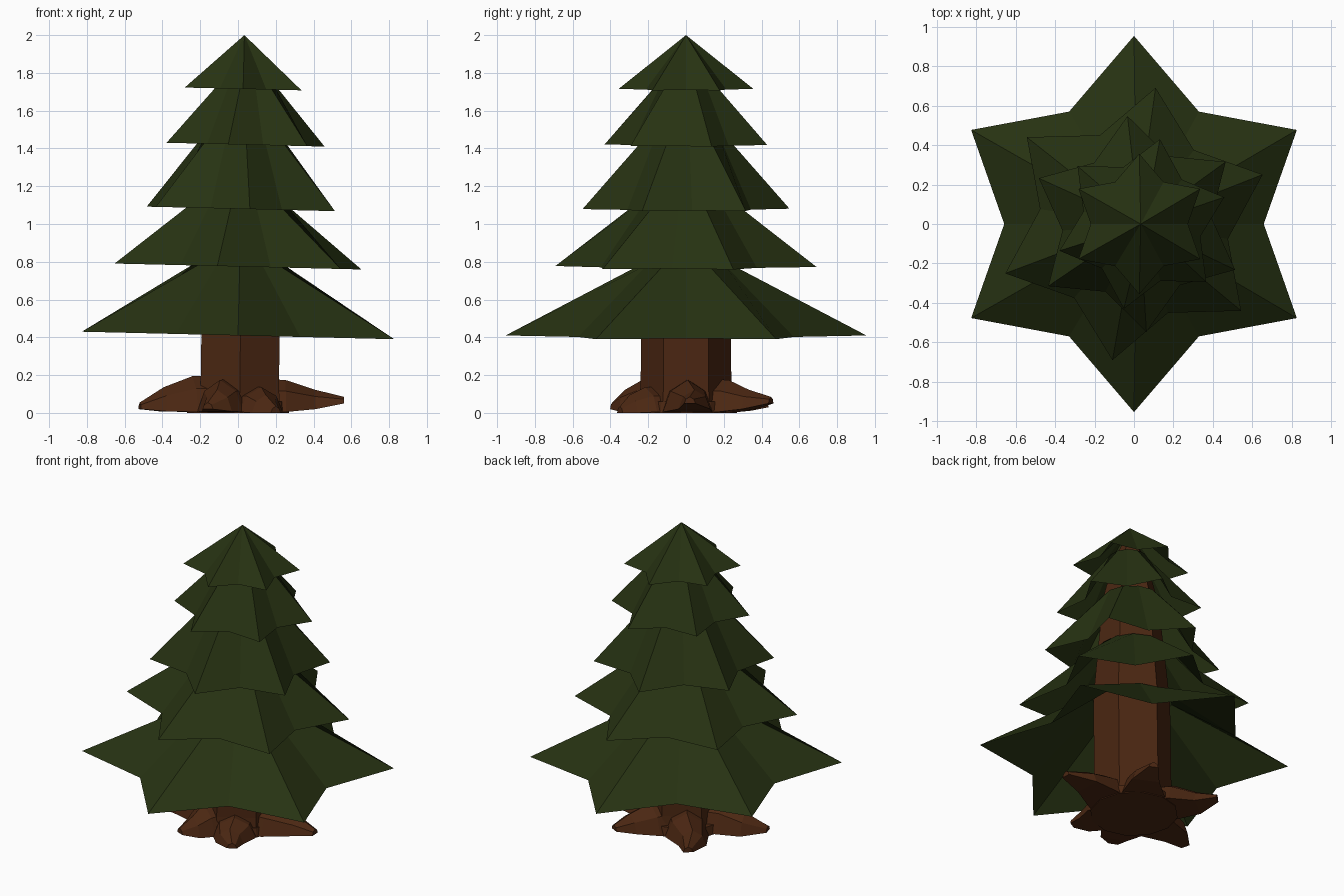
import bpy, bmesh, math
from mathutils import Matrix, Vector

if "Cube" in bpy.data.objects:
    bpy.data.objects.remove(bpy.data.objects["Cube"])


def material(name, rgb):
    m = bpy.data.materials.new(name)
    m.diffuse_color = (*rgb, 1)
    m.use_nodes = True
    m.node_tree.nodes["Principled BSDF"].inputs["Base Color"].default_value = m.diffuse_color
    return m


GREEN = material("pine green", (0.02, 0.032, 0.006))
BROWN = material("bark brown", (0.07, 0.02, 0.006))


def loft(name, rings, mat, caps=True):
    """Skin a list of equal-length vertex rings with flat faces."""
    bm = bmesh.new()
    rows = [[bm.verts.new(p) for p in ring] for ring in rings]
    n = len(rows[0])
    for a, b in zip(rows, rows[1:]):
        for i in range(n):
            j = (i + 1) % n
            bm.faces.new((a[i], a[j], b[j], b[i]))
    if caps:
        bm.faces.new(rows[0][::-1])
        bm.faces.new(rows[-1])
    bmesh.ops.remove_doubles(bm, verts=bm.verts, dist=0.0005)
    if caps:
        bmesh.ops.recalc_face_normals(bm, faces=bm.faces)
    me = bpy.data.meshes.new(name)
    bm.to_mesh(me)
    bm.free()
    me.materials.append(mat)
    ob = bpy.data.objects.new(name, me)
    bpy.context.collection.objects.link(ob)
    return ob


def ring(radii, z, turn):
    n = len(radii)
    return [Vector((r * math.cos(turn + math.tau * i / n),
                    r * math.sin(turn + math.tau * i / n), z))
            for i, r in enumerate(radii)]


# Branch tiers: six-pointed star skirts, slightly tilted to the right
# (centre x, rim z, tip radius, turn in degrees, top z, top radius)
TIERS = [
    (0.0, 0.41, 0.955, 0, 0.785, 0.24),
    (0.0, 0.775, 0.70, -9, 1.15, 0.21),
    (0.015, 1.08, 0.55, 5, 1.50, 0.18),
    (0.04, 1.42, 0.44, -12, 1.78, 0.12),
    (0.027, 1.715, 0.357, 0, 2.0, 0.0),
]
LEAN = 0.024
for k, (cx, z, r, turn, top, rt) in enumerate(TIERS):
    t = math.radians(30 + turn)
    rim = ring([r, r * 0.69] * 6, 0, t)
    crown = ring([rt] * 12, top - z, t)
    place = Matrix.Translation((cx, 0, z)) @ Matrix.Rotation(LEAN, 4, 'Y')
    loft(f"branch_tier_{k + 1}", [[place @ p for p in row] for row in (rim, crown)],
         GREEN, caps=False)

# Trunk: tapered hexagonal column that leans with the branches
TRUNK = [(0.005, 0.25), (0.12, 0.24), (0.80, 0.237), (1.15, 0.205),
         (1.5, 0.17), (1.78, 0.10), (1.88, 0.05)]
loft("trunk", [[p + Vector((0.008 + 0.012 * z, 0, 0)) for p in ring([r] * 6, z, math.radians(30))]
               for z, r in TRUNK], BROWN)

# Roots: angular tapering lofts spreading from the trunk
# (tip x, tip y, shoulder height, tip underside, sideways bend)
ROOTS = [
    (0.56, 0.02, 0.18, 0.05, 0.03),
    (0.22, 0.45, 0.18, 0.05, -0.02),
    (-0.31, 0.42, 0.17, 0.03, 0.03),
    (-0.52, -0.13, 0.20, 0.02, -0.03),
    (-0.16, -0.39, 0.18, 0.02, 0.02),
    (0.20, -0.35, 0.14, 0.0, -0.02),
]
for k, (x, y, h, lift, bend) in enumerate(ROOTS):
    length = math.hypot(x, y)
    out = Vector((x, y, 0)).normalized()
    side = Vector((-out.y, out.x, 0))
    mid = 0.26 + (length - 0.26) * 0.5
    stations = [  # distance, half width, underside, top, sideways shift
        (0.08, 0.15, 0.005, h, 0),
        (0.25, 0.13, 0.005, h * 0.97, 0),
        (mid, 0.085, lift * 0.4, h * 0.68, bend),
        (length, 0.03, lift, lift + 0.035, 0),
    ]
    rows = []
    for d, w, b, t, s in stations:
        profile = [(-w, b), (w, b), (w * 0.7, b + (t - b) * 0.65),
                   (0, t), (-w * 0.7, b + (t - b) * 0.65)]
        rows.append([out * d + side * (u + s) + Vector((0, 0, v)) for u, v in profile])
    loft(f"root_{k + 1}", rows, BROWN)

# Root plate: closes the underside between the roots
loft("root_plate", [ring([0.27] * 12, 0.0, 0), ring([0.26] * 12, 0.06, 0)], BROWN)
